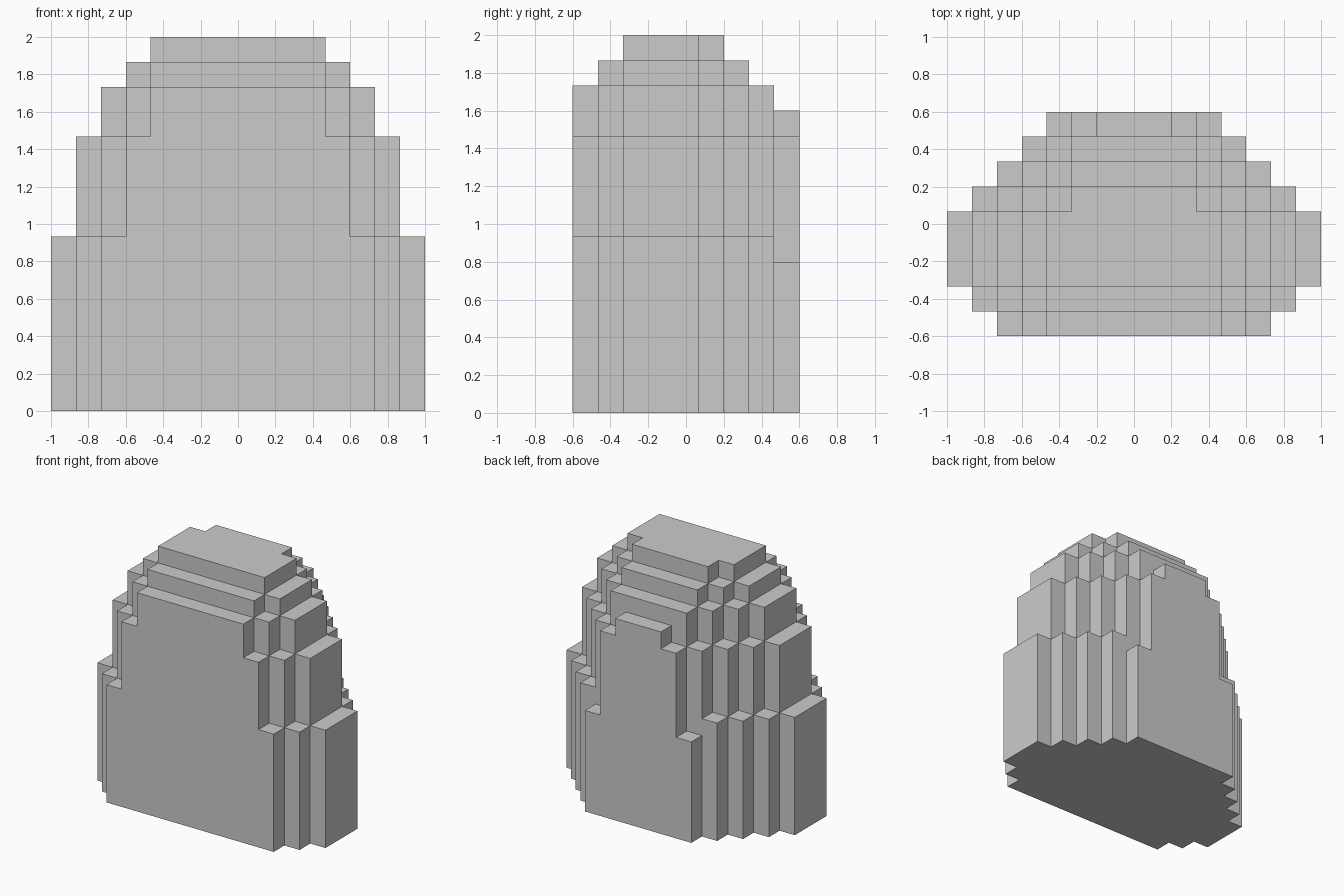
import bpy
import bmesh
from mathutils import Vector

if "Cube" in bpy.data.objects:
    bpy.data.objects.remove(bpy.data.objects["Cube"])

U = 2 / 15  # block size

# Each tier: (top height in blocks, half-reach in blocks of every row, front to back; -1 = empty)
TIERS = [
    (6, (5, 6, 7, 7, 7, 6, 5, 4, 3)),
    (7, (5, 6, 7, 7, 7, 6, 5, 4, 2)),
    (11, (4, 5, 6, 6, 6, 5, 4, 3, 2)),
    (12, (3, 4, 5, 5, 5, 4, 3, 2, 1)),
    (13, (3, 4, 5, 5, 5, 4, 3, 2, -1)),
    (14, (-1, 3, 4, 4, 4, 3, 2, -1, -1)),
    (15, (-1, -1, 3, 3, 3, 2, -1, -1, -1)),
]

# Fill the stepped boulder with blocks
cells = set()
z0 = 0
for top, rows in TIERS:
    for z in range(z0, top):
        for j, reach in enumerate(rows):
            for x in range(-reach, reach + 1):
                cells.add((x, j - 4, z))
    z0 = top

# Keep only the exposed block sides
bm = bmesh.new()
for cell in cells:
    centre = Vector(cell) + Vector((0, 0, 0.5))
    for axis in range(3):
        for sign in (-1, 1):
            n = Vector((0, 0, 0))
            n[axis] = sign
            if tuple(int(c + d) for c, d in zip(cell, n)) in cells:
                continue
            a = Vector((0, 0, 0))
            a[(axis + 1) % 3] = 0.5
            b = n.cross(a)
            mid = centre + n * 0.5
            corners = (mid - a - b, mid + a - b, mid + a + b, mid - a + b)
            bm.faces.new([bm.verts.new(p * U) for p in corners])

# Weld and merge coplanar sides into large flat faces
bmesh.ops.remove_doubles(bm, verts=bm.verts, dist=0.001)
bmesh.ops.dissolve_limit(bm, angle_limit=0.01, verts=bm.verts, edges=bm.edges)
bmesh.ops.recalc_face_normals(bm, faces=bm.faces)

mesh = bpy.data.meshes.new("stepped_boulder")
bm.to_mesh(mesh)
bm.free()
bpy.context.collection.objects.link(bpy.data.objects.new("stepped_boulder", mesh))
